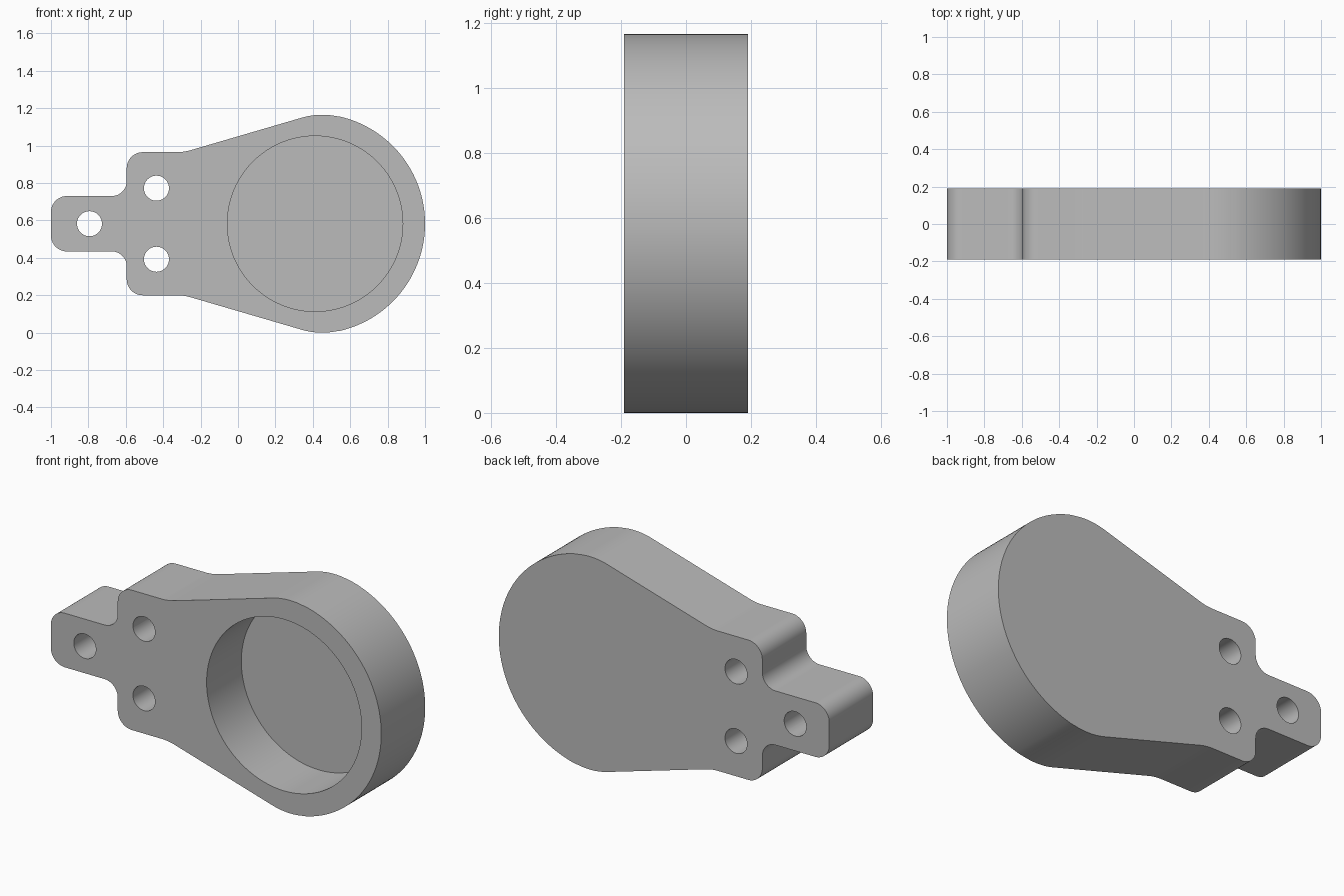
import bpy
import bmesh
from math import sin, cos, tan, pi, radians, atan2
from mathutils import Vector

if "Cube" in bpy.data.objects:
    bpy.data.objects.remove(bpy.data.objects["Cube"], do_unlink=True)

MID_Z = 0.5825
HALF_DEPTH = 0.19
POCKET_DEPTH = 0.30

grey = bpy.data.materials.new("plain grey")
grey.use_nodes = True
grey.diffuse_color = (0.5, 0.5, 0.5, 1)
grey.node_tree.nodes["Principled BSDF"].inputs["Base Color"].default_value = (0.5, 0.5, 0.5, 1)


def arc(center, radius, start, end, steps):
    return [Vector((center[0] + radius * cos(a), center[1] + radius * sin(a)))
            for a in (start + (end - start) * i / steps for i in range(steps + 1))]


def fillet(before, corner, after, radius, steps=12):
    """Rounded corner between two straight edges."""
    p = Vector(corner)
    u, v = (Vector(before) - p).normalized(), (Vector(after) - p).normalized()
    half = u.angle(v) / 2
    center = p + (u + v).normalized() * radius / sin(half)
    first = p + u * radius / tan(half) - center
    last = p + v * radius / tan(half) - center
    start = atan2(first.y, first.x)
    sweep = (atan2(last.y, last.x) - start + pi) % (2 * pi) - pi
    return arc(center, radius, start, start + sweep, steps)


def prism(name, outline, y0, y1):
    """Extrude an x-z outline from y0 to y1."""
    bm = bmesh.new()
    face = bm.faces.new([bm.verts.new((p.x, y0, p.y + MID_Z)) for p in outline])
    grown = bmesh.ops.extrude_face_region(bm, geom=[face])
    verts = [g for g in grown["geom"] if isinstance(g, bmesh.types.BMVert)]
    bmesh.ops.translate(bm, verts=verts, vec=(0, y1 - y0, 0))
    bmesh.ops.recalc_face_normals(bm, faces=bm.faces[:])
    mesh = bpy.data.meshes.new(name)
    bm.to_mesh(mesh)
    bm.free()
    mesh.materials.append(grey)
    obj = bpy.data.objects.new(name, mesh)
    bpy.context.collection.objects.link(obj)
    return obj


# Upper half of the outline, from the tab end to the tip of the round head
slope = radians(16.3)
shoulder = Vector((0.45, 0.1925))
shoulder_radius = 0.39
slope_end = shoulder + shoulder_radius * Vector((-sin(slope), cos(slope)))
block_top = 0.3825
slope_start = (slope_end.x - (slope_end.y - block_top) / tan(slope), block_top)
path = [(-1, 0), (-1, 0.148), (-0.595, 0.148), (-0.595, block_top), slope_start, slope_end]
radii = [0.085, 0.08, 0.085, 0.28]

upper = []
for i, radius in enumerate(radii):
    upper += fillet(path[i], path[i + 1], path[i + 2], radius)
blend = radians(79)
upper += arc(shoulder, shoulder_radius, pi / 2 + slope, blend, 20)
upper += arc((0.412, 0), 0.588, blend, 0, 36)[1:]
lower = [Vector((p.x, -p.y)) for p in reversed(upper[:-1])]
body = prism("mount_body", upper + lower, -HALF_DEPTH, HALF_DEPTH)


# Round pocket in the front and three through holes
def cut(name, center, radius, y0, y1, sides):
    tool = prism(name, arc(center, radius, 0, 2 * pi, sides)[:-1], y0, y1)
    tool.hide_render = True
    mod = body.modifiers.new(name, "BOOLEAN")
    mod.operation = "DIFFERENCE"
    mod.solver = "EXACT"
    mod.object = tool
    bpy.context.view_layer.objects.active = body
    bpy.ops.object.modifier_apply(modifier=name)
    bpy.data.objects.remove(tool, do_unlink=True)


cut("pocket_cutter", (0.412, 0), 0.469, -0.3, POCKET_DEPTH - HALF_DEPTH, 96)
for x, z in ((-0.794, 0), (-0.436, 0.19), (-0.436, -0.19)):
    cut("hole_cutter", (x, z), 0.067, -0.3, 0.3, 40)

bpy.ops.object.select_all(action="DESELECT")
body.select_set(True)
bpy.context.view_layer.objects.active = body
bpy.ops.object.shade_smooth_by_angle(angle=radians(30))
